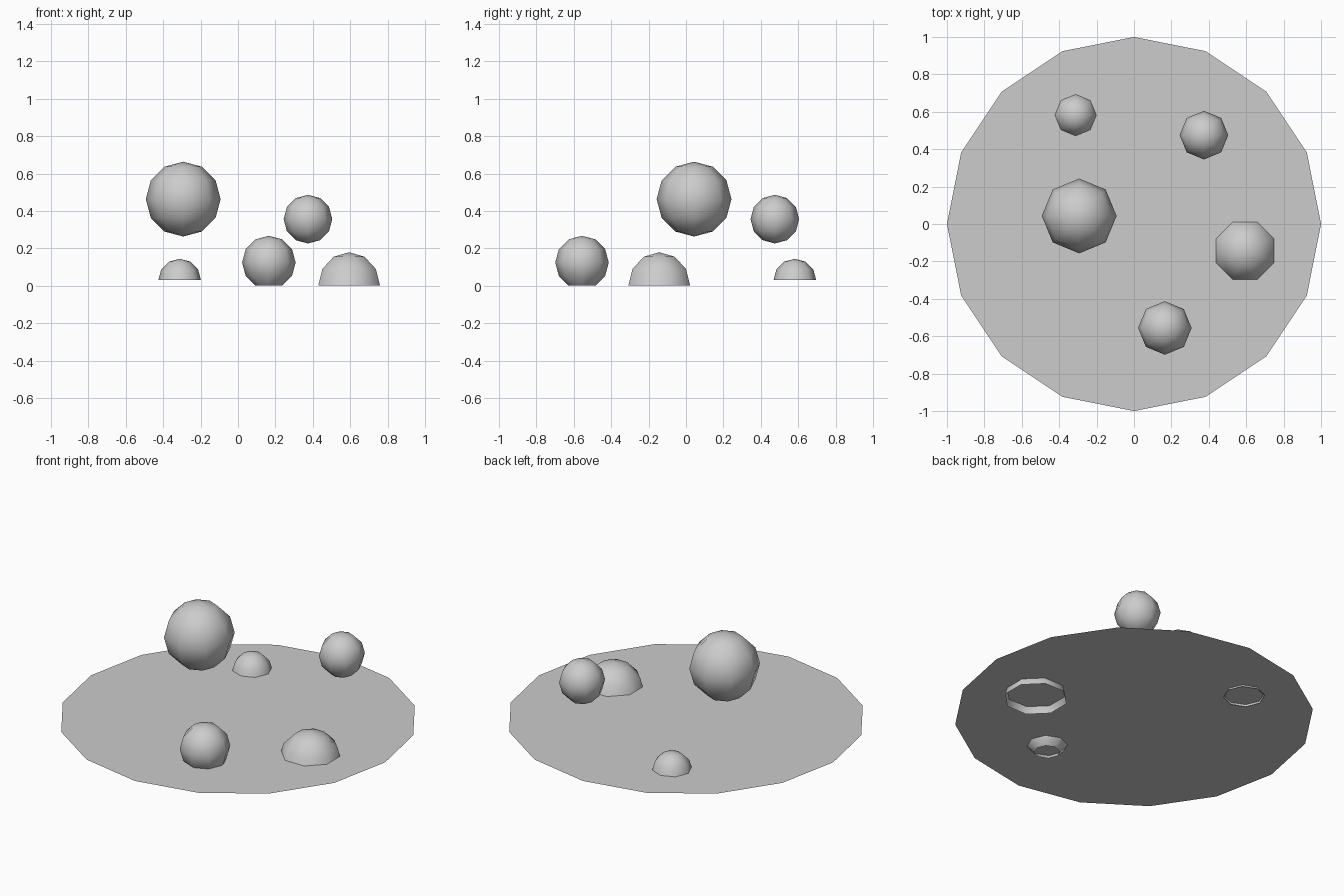
import bpy, bmesh
from math import radians

cube = bpy.data.objects.get("Cube")
if cube:
    bpy.data.objects.remove(cube, do_unlink=True)

grey = bpy.data.materials.new("light_grey")
grey.use_nodes = True
colour = (0.604, 0.604, 0.604, 1)
grey.diffuse_color = colour
grey.node_tree.nodes["Principled BSDF"].inputs["Base Color"].default_value = colour


def add_object(name, bm, location, turn=0, smooth=False):
    mesh = bpy.data.meshes.new(name)
    for face in bm.faces:
        face.smooth = smooth
    bm.to_mesh(mesh)
    bm.free()
    mesh.materials.append(grey)
    obj = bpy.data.objects.new(name, mesh)
    obj.location = location
    obj.rotation_euler.z = radians(turn)
    bpy.context.collection.objects.link(obj)
    return obj


def add_bubble(name, location, radius, cut=-2, turn=0):
    """Low-poly ball, left open below cut (a fraction of the radius)."""
    bm = bmesh.new()
    bmesh.ops.create_uvsphere(bm, u_segments=8, v_segments=6, radius=radius)
    low = [v for v in bm.verts if v.co.z < cut * radius]
    bmesh.ops.delete(bm, geom=low, context='VERTS')
    add_object(name, bm, location, turn, smooth=True)


# Flat round surface
bm = bmesh.new()
bmesh.ops.create_circle(bm, cap_ends=True, segments=16, radius=1)
bmesh.ops.recalc_face_normals(bm, faces=bm.faces)
for f in bm.faces:
    if f.normal.z < 0:
        f.normal_flip()
add_object("round_surface", bm, (0, 0, 0.042))

# Floating whole bubbles
add_bubble("large_floating_bubble", (-0.293, 0.043, 0.463), 0.2)
add_bubble("small_floating_bubble", (0.374, 0.475, 0.356), 0.13)

# Bubble just leaving the surface, open at the bottom
add_bubble("rising_bubble", (0.165, -0.556, 0.124), 0.143, cut=-0.95)

# Half bubbles breaking through the surface
add_bubble("large_half_bubble", (0.594, -0.143, 0), 0.179, cut=-0.1, turn=22.5)
add_bubble("small_half_bubble", (-0.312, 0.582, 0.03), 0.114, cut=-0.1)
